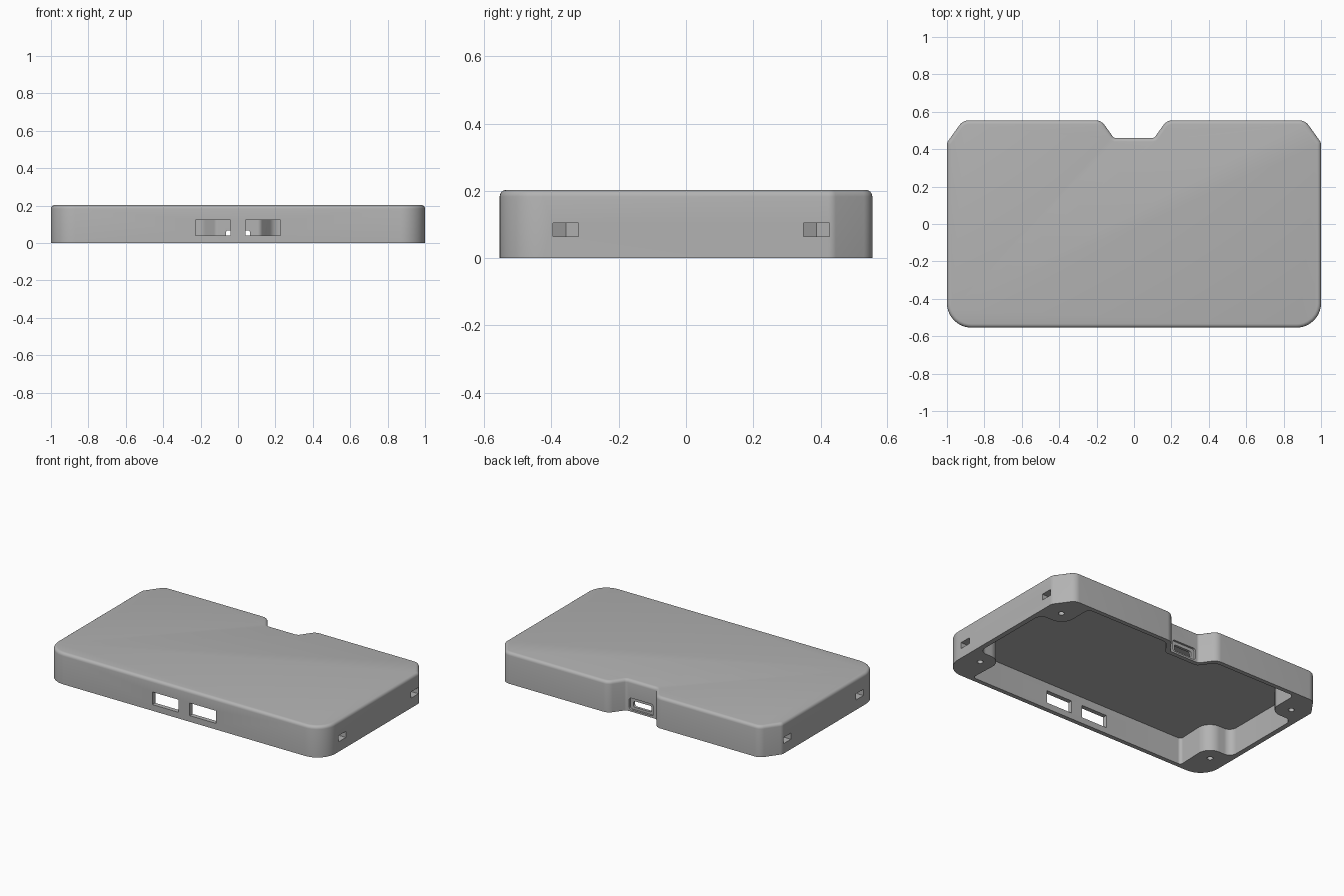
import bpy, bmesh, math
from mathutils import Vector

default = bpy.data.objects.get("Cube")
if default:
    bpy.data.objects.remove(default, do_unlink=True)

grey = bpy.data.materials.new("light grey plastic")
grey.use_nodes = True
colour = (0.45, 0.45, 0.45, 1)
grey.diffuse_color = colour
grey.node_tree.nodes["Principled BSDF"].inputs["Base Color"].default_value = colour


def mirrored(half):
    """Close a +x half outline (front to back) with its mirror image."""
    return half + [(-x, y, r) for x, y, r in reversed(half)]


def rounded(points, steps=8):
    """Outline with each (x, y, radius) corner replaced by an arc."""
    out = []
    for i, (x, y, r) in enumerate(points):
        p = Vector((x, y))
        a = (Vector(points[i - 1][:2]) - p).normalized()
        b = (Vector(points[(i + 1) % len(points)][:2]) - p).normalized()
        if r == 0:
            out.append(p)
            continue
        half = a.angle(b) / 2
        centre = p + (a + b).normalized() * r / math.sin(half)
        start = p + a * r / math.tan(half) - centre
        end = p + b * r / math.tan(half) - centre
        for k in range(steps + 1):
            out.append(centre + start.lerp(end, k / steps).normalized() * r)
    return out


def prism(name, outline, low, high, bevel=0):
    bm = bmesh.new()
    base = bm.faces.new([bm.verts.new((p[0], p[1], low)) for p in outline])
    top = bmesh.ops.extrude_face_region(bm, geom=[base])["geom"]
    verts = [g for g in top if isinstance(g, bmesh.types.BMVert)]
    bmesh.ops.translate(bm, verts=verts, vec=(0, 0, high - low))
    bmesh.ops.recalc_face_normals(bm, faces=bm.faces)
    if bevel:
        rim = [e for e in bm.edges if all(v.co.z > high - 1e-5 for v in e.verts)]
        bmesh.ops.bevel(bm, geom=rim, offset=bevel, segments=4,
                        profile=0.5, affect='EDGES')
    mesh = bpy.data.meshes.new(name)
    bm.to_mesh(mesh)
    bm.free()
    mesh.materials.append(grey)
    obj = bpy.data.objects.new(name, mesh)
    bpy.context.collection.objects.link(obj)
    return obj


def box(x0, x1, y0, y1, z0, z1):
    return prism("cutter", [(x0, y0), (x1, y0), (x1, y1), (x0, y1)], z0, z1)


def cut(target, cutter):
    mod = target.modifiers.new("cut", 'BOOLEAN')
    mod.operation = 'DIFFERENCE'
    mod.solver = 'EXACT'
    mod.object = cutter
    bpy.context.view_layer.objects.active = target
    bpy.ops.object.modifier_apply(modifier=mod.name)
    bpy.data.objects.remove(cutter, do_unlink=True)


# Outer case with rounded front corners, chamfered back corners and a notch
outer = [(1, -0.554, 0.13), (1, 0.435, 0.04), (0.915, 0.554, 0.06),
         (0.175, 0.554, 0.06), (0.108, 0.46, 0.02)]
case = prism("case_shell", rounded(mirrored(outer)), 0, 0.203, 0.02)

# Hollow inside, leaving solid screw posts in the corners
inner = [(0.8, -0.525, 0.02), (0.79, -0.265, 0.085), (0.967, -0.265, 0.05),
         (0.967, 0.295, 0.05), (0.79, 0.295, 0.085), (0.79, 0.525, 0.03),
         (0.19, 0.525, 0.06), (0.12, 0.43, 0.03)]
cut(case, prism("cutter", rounded(mirrored(inner)), -0.1, 0.175))

# Screw holes and nut slots in the four posts
post_x, nut = 0.885, 0.038
for side in (-1, 1):
    for y in (-0.357, 0.388):
        tip = nut / math.cos(math.pi / 6)
        slot = [(1.1, -nut), (1.1, nut), (post_x - tip / 2, nut),
                (post_x - tip, 0), (post_x - tip / 2, -nut)]
        cut(case, prism("cutter", [(side * px, y + py) for px, py in slot], 0.065, 0.105))
        hole = [(side * post_x + 0.018 * math.cos(a * math.pi / 10),
                 y + 0.018 * math.sin(a * math.pi / 10)) for a in range(20)]
        cut(case, prism("cutter", hole, -0.1, 0.15))

# Two front port windows
for x0, x1 in ((-0.228, -0.04), (0.04, 0.228)):
    cut(case, box(x0, x1, -0.6, -0.5, 0.04, 0.122))


# Back port: shallow rounded recess and a rounded slot through the wall
def back_port(w, z0, z1, r, y0, y1):
    shape = [(-w, z0, r), (w, z0, r), (w, z1, r), (-w, z1, r)]
    cutter = prism("cutter", rounded(shape), -y1, -y0)
    cutter.rotation_euler.x = math.pi / 2
    bpy.context.view_layer.update()
    cut(case, cutter)


back_port(0.088, 0.012, 0.088, 0.018, 0.447, 0.5)
back_port(0.065, 0.028, 0.067, 0.012, 0.4, 0.5)

bpy.ops.object.select_all(action='DESELECT')
case.select_set(True)
bpy.context.view_layer.objects.active = case
bpy.ops.object.shade_smooth_by_angle(angle=math.radians(30))
